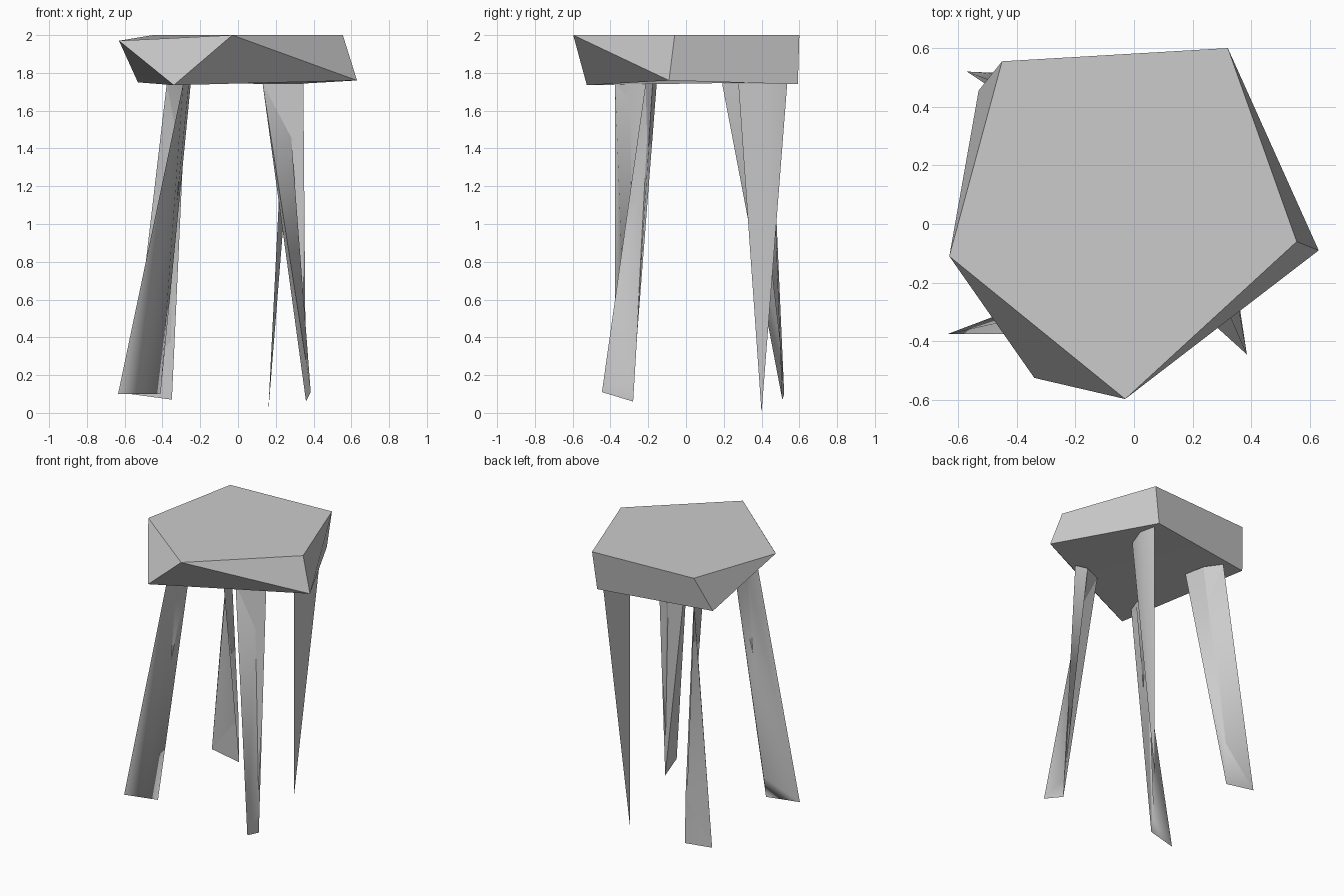
import bpy, bmesh, math

if "Cube" in bpy.data.objects:
    bpy.data.objects.remove(bpy.data.objects["Cube"])


def build(name, verts, faces, angle):
    mesh = bpy.data.meshes.new(name)
    mesh.from_pydata(verts, [], faces)
    bm = bmesh.new()
    bm.from_mesh(mesh)
    bmesh.ops.remove_doubles(bm, verts=bm.verts, dist=0.0005)
    bmesh.ops.recalc_face_normals(bm, faces=bm.faces)
    bm.to_mesh(mesh)
    bm.free()
    ob = bpy.data.objects.new(name, mesh)
    bpy.context.collection.objects.link(ob)
    bpy.ops.object.select_all(action='DESELECT')
    ob.select_set(True)
    bpy.context.view_layer.objects.active = ob
    bpy.ops.object.shade_smooth_by_angle(angle=math.radians(angle))
    return ob


# Seat: five-cornered top over a four-cornered underside
top = [(-0.45, 0.555, 2.0), (0.32, 0.60, 2.0), (0.555, -0.06, 2.0),
       (-0.03, -0.597, 2.0), (-0.63, -0.11, 1.97)]
bottom = [(0.63, -0.09, 1.76), (0.285, 0.592, 1.74),
          (-0.53, 0.455, 1.75), (-0.34, -0.525, 1.735)]
build("seat", top + bottom,
      [(0, 4, 3, 2, 1), (5, 6, 7, 8),
       (0, 1, 6, 7), (1, 2, 5, 6), (2, 3, 5), (3, 8, 5),
       (3, 4, 8), (4, 7, 8), (4, 0, 7)], 50)


# Legs: thin twisted three-sided blades, from upper section to foot section
def leg(name, upper, foot):
    upper = [(x, y, 1.745) for x, y in upper]
    sides = [(i, (i + 1) % 3, (i + 1) % 3 + 3, i + 3) for i in range(3)]
    tris = [t for a, b, c, d in sides for t in ((a, b, c), (a, c, d))]
    build(name, upper + foot, tris + [(0, 1, 2), (3, 4, 5)], 80)


leg("front_left_leg",
    [(-0.29, -0.375), (-0.25, -0.18), (-0.26, -0.29)],
    [(-0.635, -0.375, 0.10), (-0.41, -0.315, 0.10), (-0.41, -0.29, 0.25)])
leg("front_right_leg",
    [(0.13, -0.214), (0.346, -0.177), (0.26, -0.155)],
    [(0.385, -0.445, 0.11), (0.36, -0.28, 0.06), (0.355, -0.275, 0.2)])
leg("back_left_leg",
    [(-0.377, 0.447), (-0.273, 0.191), (-0.30, 0.34)],
    [(-0.57, 0.52, 0.10), (-0.35, 0.51, 0.07), (-0.345, 0.50, 0.37)])

# Back right leg tapers to a single point
build("back_right_leg",
      [(0.247, 0.277, 1.745), (0.279, 0.536, 1.745), (0.30, 0.42, 1.745),
       (0.16, 0.40, 0.0)],
      [(0, 1, 2), (0, 1, 3), (1, 2, 3), (2, 0, 3)], 80)
